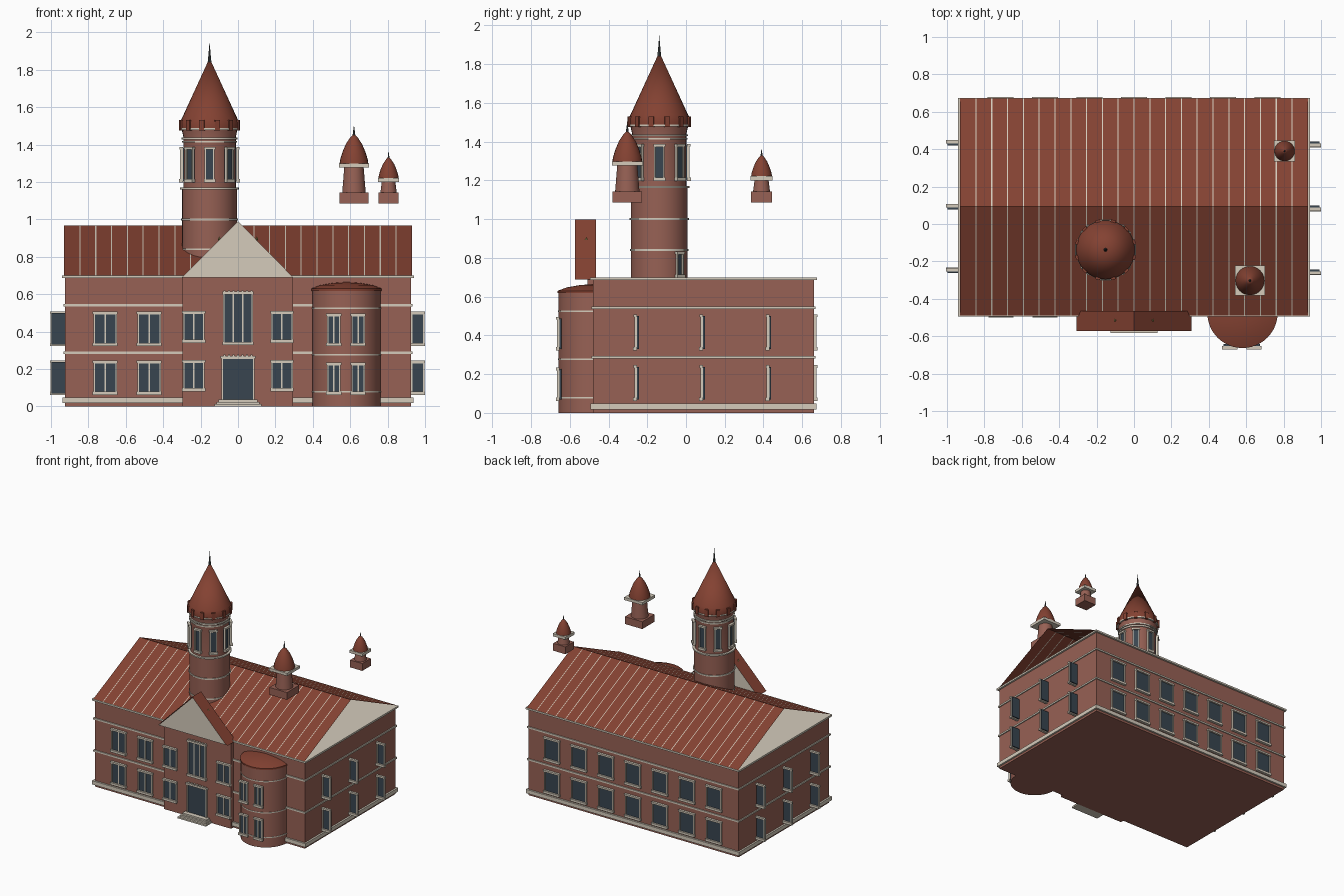
import bpy, bmesh, math
from mathutils import Matrix, Vector

old = bpy.data.objects.get("Cube")
if old:
    bpy.data.objects.remove(old)


def material(name, rgb):
    m = bpy.data.materials.new(name)
    m.use_nodes = True
    m.diffuse_color = (*rgb, 1)
    m.node_tree.nodes["Principled BSDF"].inputs["Base Color"].default_value = (*rgb, 1)
    return m


BRICK = material("brick", (0.31, 0.12, 0.09))
ROOF = material("roof_red", (0.23, 0.054, 0.032))
CREAM = material("cream_stone", (0.66, 0.6, 0.5))
GLASS = material("dark_glass", (0.04, 0.06, 0.08))
METAL = material("dark_metal", (0.06, 0.07, 0.07))
LAMP = material("olive_lamp", (0.3, 0.25, 0.08))


def finish(name, bm, mats, smooth=False, loc=(0, 0, 0), rot=0):
    mesh = bpy.data.meshes.new(name)
    bm.to_mesh(mesh)
    bm.free()
    for m in mats:
        mesh.materials.append(m)
    ob = bpy.data.objects.new(name, mesh)
    bpy.context.collection.objects.link(ob)
    ob.location = loc
    ob.rotation_euler.z = rot
    if smooth:
        bpy.ops.object.select_all(action="DESELECT")
        ob.select_set(True)
        bpy.context.view_layer.objects.active = ob
        bpy.ops.object.shade_smooth_by_angle(angle=math.radians(35))
    return ob


def add_box(bm, x0, x1, y0, y1, z0, z1, mat=0):
    mid = Vector((x0 + x1, y0 + y1, z0 + z1)) / 2
    size = Matrix.Diagonal((x1 - x0, y1 - y0, z1 - z0, 1))
    made = bmesh.ops.create_cube(bm, size=1, matrix=Matrix.Translation(mid) @ size)
    for f in {f for v in made["verts"] for f in v.link_faces}:
        f.material_index = mat


def box(name, x0, x1, y0, y1, z0, z1, mat):
    bm = bmesh.new()
    add_box(bm, x0, x1, y0, y1, z0, z1)
    return finish(name, bm, [mat])


def lathe(name, profile, mat, loc, steps=32):
    """Revolve (radius, height) points around z."""
    bm = bmesh.new()
    vs = [bm.verts.new((r, 0, z)) for r, z in profile]
    es = [bm.edges.new(p) for p in zip(vs, vs[1:])]
    bmesh.ops.spin(bm, geom=vs + es, cent=(0, 0, 0), axis=(0, 0, 1),
                   angle=math.tau, steps=steps, use_duplicate=False)
    bmesh.ops.remove_doubles(bm, verts=bm.verts, dist=0.0001)
    bmesh.ops.recalc_face_normals(bm, faces=bm.faces)
    return finish(name, bm, [mat], True, loc)


def ring(name, r, z, h, loc, mat=CREAM):
    return lathe(name, [(0, z), (r, z), (r, z + h), (0, z + h)], mat, loc)


def window(name, w, h, loc, rot=0, mullions=1, crown=True, sill=True):
    """Dark pane with stone surround; faces -y, origin at bottom centre."""
    bm = bmesh.new()
    a, t = w / 2, 0.008
    add_box(bm, -a, a, -0.006, 0.01, 0, h, 1)
    for s in (-1, 1):
        add_box(bm, s * a - t / 2, s * a + t / 2, -0.014, 0, 0, h)
    add_box(bm, -a, a, -0.014, 0, h - t, h)
    for i in range(mullions):
        x = -a + w * (i + 1) / (mullions + 1)
        add_box(bm, x - t / 2, x + t / 2, -0.011, 0, 0, h)
    if crown:
        add_box(bm, -a - t, a + t, -0.018, 0, h - 0.006, h + 0.008)
    if sill:
        add_box(bm, -a - t, a + t, -0.02, 0, -0.008, 0.01)
    return finish(name, bm, [CREAM, GLASS], False, loc, rot)


# Main block with stone courses
W, FRONT, BACK = 0.925, -0.48, 0.66
box("main_walls", -W, W, FRONT, BACK, 0, 0.69, BRICK)
for name, z, h, out in (("plinth", 0.018, 0.03, 0.014), ("lower_band", 0.28, 0.013, 0.008),
                        ("upper_band", 0.535, 0.013, 0.008), ("cornice", 0.686, 0.014, 0.015)):
    box(name, -W - out, W + out, FRONT - out, BACK + out, z, z + h, CREAM)

# Open-ended sheet roof with pale seams
bm = bmesh.new()
PITCH, SEAM, EDGE = 0.0845, 0.0028, 0.93
xs = [-EDGE] + [k * PITCH + s * SEAM for k in range(-10, 11) for s in (-1, 1)] + [EDGE]
rows = [[bm.verts.new((x, y, z)) for x in xs]
        for y, z in ((-0.49, 0.7), (0.093, 0.968), (0.672, 0.7))]
for lo, hi in zip(rows, rows[1:]):
    for i in range(len(xs) - 1):
        bm.faces.new((lo[i], lo[i + 1], hi[i + 1], hi[i])).material_index = i % 2
finish("main_roof", bm, [ROOF, CREAM])

# Central entrance bay
BAY = -0.508
box("entrance_bay", -0.298, 0.295, BAY, FRONT, 0, 0.69, BRICK)
for i, (w, y) in enumerate(((0.125, -0.582), (0.115, -0.565), (0.105, -0.55))):
    box(f"entrance_step_{i}", -w, w, y, BAY, i * 0.012, i * 0.012 + 0.012, CREAM)
window("entrance_door", 0.17, 0.225, (0, BAY, 0.036), mullions=0, sill=False)
window("tall_window", 0.15, 0.27, (0, BAY, 0.335), mullions=2)
for i in range(7):
    x = (i - 3) * 0.024
    box(f"door_dentil_{i}", x - 0.006, x + 0.006, BAY - 0.018, BAY, 0.268, 0.276, CREAM)
    box(f"window_dentil_{i}", x - 0.006, x + 0.006, BAY - 0.018, BAY, 0.612, 0.62, CREAM)

# Pediment: stone prism under two red slopes
bm = bmesh.new()
tri = [[bm.verts.new((x, y, z)) for x, z in ((-0.3, 0.69), (0.295, 0.69), (0, 0.99))]
       for y in (-0.57, -0.467)]
bm.faces.new(tri[0])
bm.faces.new(tri[1][::-1])
for i in range(3):
    j = (i + 1) % 3
    bm.faces.new((tri[0][i], tri[1][i], tri[1][j], tri[0][j])).material_index = int(i > 0)
bmesh.ops.recalc_face_normals(bm, faces=bm.faces)
finish("pediment", bm, [CREAM, ROOF])
bm = bmesh.new()
for s in (-1, 1):
    lo = [bm.verts.new((s * 0.308, y, 0.688)) for y in (-0.572, -0.465)]
    hi = [bm.verts.new((0, y, 0.998)) for y in (-0.465, -0.572)]
    bm.faces.new((lo + hi)[::s])
finish("pediment_roof", bm, [ROOF])
for s in (-1, 1):
    lathe("pediment_lamp", [(0, 0.885), (0.008, 0.893), (0, 0.908)], LAMP, (s * 0.1, -0.515, 0), 8)

# Rows of windows: (sill height, height)
FLOORS = ((0.07, 0.168), (0.33, 0.17))
for z, h in FLOORS:
    for x in (-0.71, -0.475):
        window("wing_window", 0.118, h, (x, FRONT, z))
    for x in (-0.237, 0.235):
        window("bay_window", 0.108, h - 0.015, (x, BAY, z + 0.018))
    for k in range(-3, 4):
        window("back_window", 0.125, h, (k * 0.238, BACK, z), math.pi, 0)
    # Fins of glazing standing out from the end walls
    for y in (-0.253, 0.088, 0.43):
        window("left_side_window", 0.125, h, (0.93, y, z))
        window("right_side_window", 0.125, h, (-0.935, y, z), math.pi, 0)
    for x in (0.512, 0.642):
        window("round_bay_window", 0.065, h - 0.012, (x, -0.652, z))

# Round corner bay
RB = (0.58, -0.475, 0)
lathe("round_bay", [(0, 0), (0.183, 0), (0.183, 0.62), (0, 0.62)], BRICK, RB, 48)
lathe("round_bay_cap", [(0, 0.618), (0.188, 0.618), (0.188, 0.63), (0.14, 0.648), (0.07, 0.66), (0, 0.665)],
      ROOF, RB, 48)
for z in (0.075, 0.272, 0.52):
    ring("round_bay_band", 0.186, z, 0.008, RB)

# Main tower
T = (-0.152, -0.138, 0)
lathe("tower_shaft", [(0, 0.695), (0.147, 0.695), (0.147, 1.165), (0.14, 1.17), (0.14, 1.44),
                      (0.15, 1.485), (0, 1.485)], BRICK, T)
for z, r in ((0.835, 0.151), (0.995, 0.153), (1.16, 0.157), (1.41, 0.147), (1.428, 0.149), (1.478, 0.16)):
    ring("tower_band", r, z, 0.01, T)
lathe("tower_roof", [(0, 1.488), (0.158, 1.488), (0.158, 1.52), (0.148, 1.54), (0, 1.862)], ROOF, T)
lathe("tower_spire", [(0.01, 1.84), (0.006, 1.88), (0, 1.95)], METAL, T, 8)


def tower_point(angle, r, z):
    return (T[0] + r * math.sin(angle), T[1] - r * math.cos(angle), z)


for k in range(8):
    a = k * math.tau / 8
    window("tower_window", 0.046, 0.175, tower_point(a, 0.143, 1.205), a, 0)
for k in range(12):
    a = (k + 0.5) * math.tau / 12
    bm = bmesh.new()
    add_box(bm, -0.013, 0.013, -0.012, 0.012, 0, 0.055)
    finish("tower_battlement", bm, [ROOF], False, tower_point(a, 0.153, 1.475), a)
window("tower_attic_window", 0.04, 0.12, tower_point(math.radians(135), 0.142, 0.705),
       math.radians(135), 0)


# Turrets above the roof: square foot, tapered drum, slab and bell cap
def turret(name, x, y, s, drum_top):
    loc = (x, y, 0)
    box(name + "_foot", x - 0.077 * s, x + 0.077 * s, y - 0.077 * s, y + 0.077 * s, 1.085, 1.143, BRICK)
    lathe(name + "_drum", [(0, 1.14), (0.063 * s, 1.14), (0.052 * s, drum_top), (0, drum_top)], BRICK, loc)
    top = drum_top + 0.022
    box(name + "_slab", x - 0.08 * s, x + 0.08 * s, y - 0.08 * s, y + 0.08 * s, drum_top, top, CREAM)
    bell = ((0, 0), (0.077, 0), (0.073, 0.025), (0.06, 0.065), (0.043, 0.105), (0.02, 0.14), (0, 0.16))
    lathe(name + "_cap", [(r * s, top + z * s) for r, z in bell], ROOF, loc, 24)
    lathe(name + "_spike", [(0.008 * s, top + 0.145 * s), (0.005 * s, top + 0.17 * s), (0, top + 0.207 * s)],
          METAL, loc, 8)


turret("front_turret", 0.62, -0.303, 1.0, 1.276)
turret("back_turret", 0.805, 0.39, 0.7, 1.2)
